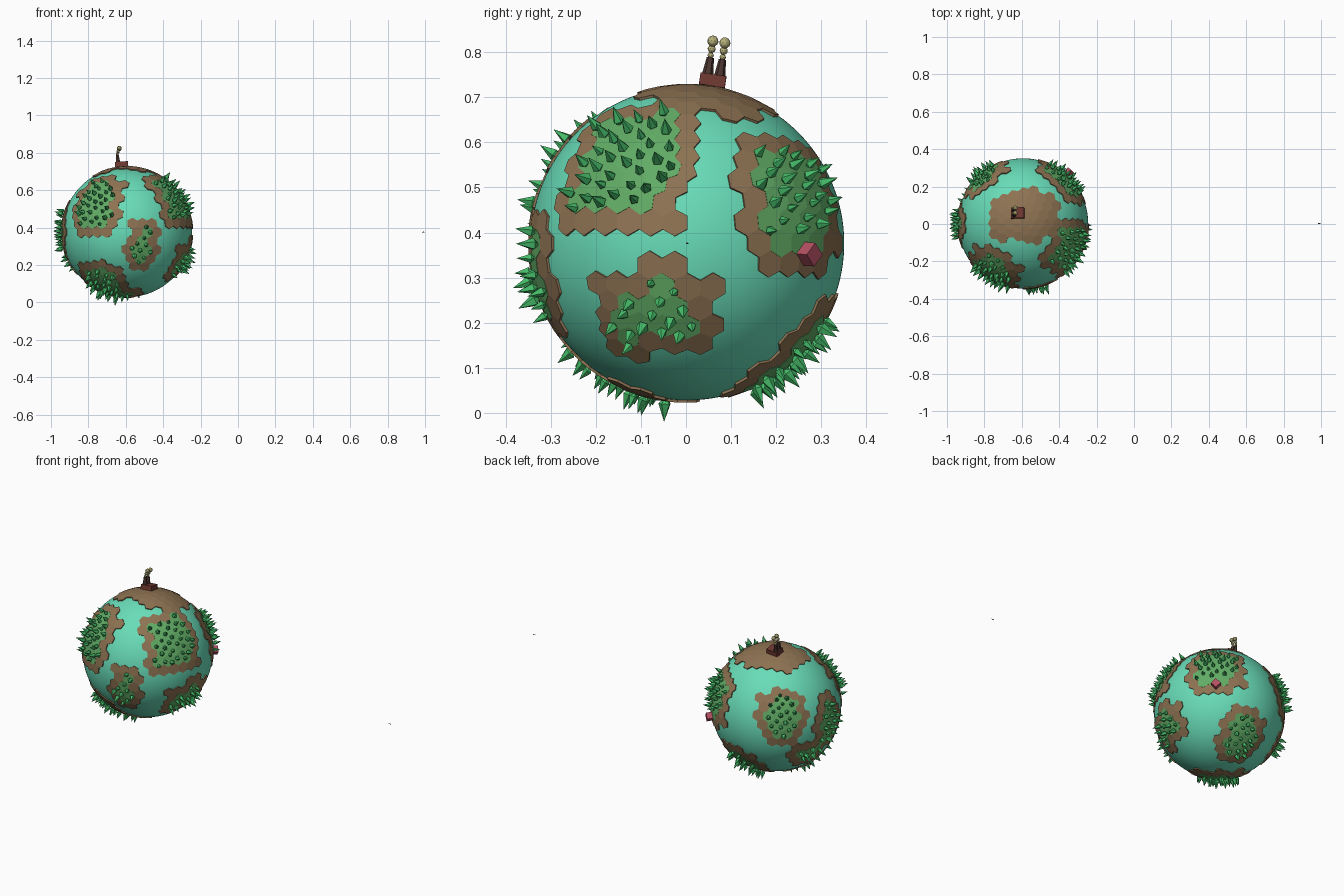
import bpy, bmesh, math, random
from mathutils import Vector, Matrix

if "Cube" in bpy.data.objects:
    bpy.data.objects.remove(bpy.data.objects["Cube"])

random.seed(4)
C = Vector((-0.593, 0.003, 0.376))   # planet centre
R, LAND = 0.348, 0.354               # ocean and land radius


def material(name, rgb):
    m = bpy.data.materials.new(name)
    m.diffuse_color = (*rgb, 1)
    m.use_nodes = True
    m.node_tree.nodes["Principled BSDF"].inputs["Base Color"].default_value = m.diffuse_color
    return m


def finish(bm, name, mat, loc=C):
    bmesh.ops.recalc_face_normals(bm, faces=bm.faces)
    me = bpy.data.meshes.new(name)
    bm.to_mesh(me)
    bm.free()
    ob = bpy.data.objects.new(name, me)
    ob.location = loc
    bpy.context.collection.objects.link(ob)
    me.materials.append(mat)
    return ob


def frame(az, el):
    """right, up and outward axes at a place on the globe"""
    a, e = math.radians(az), math.radians(el)
    h = Vector((math.cos(a), math.sin(a), 0))
    return (Vector((-h.y, h.x, 0)),
            -math.sin(e) * h + Vector((0, 0, math.cos(e))),
            math.cos(e) * h + Vector((0, 0, math.sin(e))))


# continents as rounded patches: azimuth, elevation, half width, half height
CONTINENTS = [
    (90, 82, .53, .40),     # bare top land
    (-28, 32, .46, .52),
    (47, 16, .45, .47),
    (-13, -27, .41, .33),
    (80, -48, .37, .42),
    (-76, -11, .25, .38),
    (-122, 25, .43, .52),
    (-128, -58, .42, .53),
    (130, 14, .38, .43),
    (180, 2, .33, .40),
    (156, -29, .27, .28),
]
PATCHES = [(frame(az, el), a, b) for az, el, a, b in CONTINENTS]


def continent(d):
    for i, ((right, up, out), a, b) in enumerate(PATCHES):
        if d.dot(out) > 0 and abs(d.dot(right) / a) ** 3 + abs(d.dot(up) / b) ** 3 < 1:
            return i
    return None


# ocean
bm = bmesh.new()
bmesh.ops.create_icosphere(bm, subdivisions=6, radius=R)
for f in bm.faces:
    f.smooth = True
finish(bm, "ocean", material("water", (.14, .72, .48)))

# hexagon tiles: one per vertex of a coarse sphere
grid = bmesh.new()
bmesh.ops.create_icosphere(grid, subdivisions=4, radius=1)
grid.verts.ensure_lookup_table()
grid.verts.index_update()
grid.faces.index_update()
owner = [continent(v.co.normalized()) for v in grid.verts]
land = {v.index for v in grid.verts if owner[v.index] is not None}
grass = {i for i in land if owner[i] != 0
         and all(e.other_vert(grid.verts[i]).index in land for e in grid.verts[i].link_edges)}


def tiles(indices, name, mat, radius):
    bm = bmesh.new()
    corner = {}
    for i in sorted(indices):
        v = grid.verts[i]
        n = v.co.normalized()
        a = n.orthogonal().normalized()
        b = n.cross(a)
        ring = sorted(v.link_faces, key=lambda f: math.atan2(
            f.calc_center_median().dot(b), f.calc_center_median().dot(a)))
        for f in ring:
            if f.index not in corner:
                corner[f.index] = bm.verts.new(f.calc_center_median().normalized() * radius)
        bm.faces.new([corner[f.index] for f in ring])
    # skirt down into the ocean
    rim = [e for e in bm.edges if e.is_boundary]
    new = bmesh.ops.extrude_edge_only(bm, edges=rim)["geom"]
    for v in new:
        if isinstance(v, bmesh.types.BMVert):
            v.co *= (R - 0.006) / radius
    finish(bm, name, mat)


tiles(land - grass, "shore_land", material("soil", (.27, .17, .085)), LAND)
tiles(grass, "grass_land", material("grass", (.12, .41, .13)), LAND + 0.001)

# trees: five sided spikes spread evenly over the grass
bm = bmesh.new()
N = 1000
for k in range(N):
    z = 1 - (2 * k + 1) / N
    t = k * math.pi * (3 - math.sqrt(5))
    s = math.sqrt(1 - z * z)
    d = Vector((s * math.cos(t), s * math.sin(t), z))
    d = (d + Vector([random.uniform(-.02, .02) for _ in range(3)])).normalized()
    near = max(grid.verts, key=lambda v: v.co.dot(d)).index
    if near not in grass or (owner[near] == 2 and d.z < .08):
        continue
    size = random.uniform(.75, 1.1)
    lean = (d + Vector([random.uniform(-.12, .12) for _ in range(3)])).normalized()
    base = Matrix.Translation(d * LAND) @ lean.to_track_quat('Z', 'Y').to_matrix().to_4x4() \
        @ Matrix.Rotation(random.uniform(0, 6), 4, 'Z') @ Matrix.Scale(size, 4)
    for r1, r2, depth, mid in ((.003, .0135, .010, .004), (.0135, 0, .038, .028)):
        bmesh.ops.create_cone(bm, cap_ends=False, segments=5, radius1=r1, radius2=r2,
                              depth=depth, matrix=base @ Matrix.Translation((0, 0, mid)))
bmesh.ops.remove_doubles(bm, verts=bm.verts, dist=0.0002)
finish(bm, "trees", material("leaves", (.06, .5, .14)))
grid.free()

# factory, standing on the top land and tilted with the ground
up = (Vector((-.622, .058, .73)) - C).normalized()
place = Matrix.Translation(C + up * LAND) @ Vector((0, 0, 1)).rotation_difference(up).to_matrix().to_4x4()
brick = material("brick", (.16, .04, .03))
dark = material("chimney_brick", (.07, .035, .03))
smoke = material("smoke", (.48, .44, .2))

bm = bmesh.new()
bmesh.ops.create_cube(bm, size=1, matrix=place @ Matrix.Translation((0, 0, .011))
                      @ Matrix.Diagonal((.07, .058, .026, 1)))
finish(bm, "factory_hall", brick, (0, 0, 0))

for n, y in enumerate((-.013, .014)):
    bm = bmesh.new()
    bmesh.ops.create_cone(bm, cap_ends=True, segments=6, radius1=.013, radius2=.008, depth=.04,
                          matrix=place @ Matrix.Translation((-.018, y, .044)))
    finish(bm, f"chimney_{n + 1}", dark, (0, 0, 0))
    bm = bmesh.new()
    for dx, dz, r in ((-.018, .069, .007), (-.013, .083, .009), (-.005, .1, .0125)):
        bmesh.ops.create_icosphere(bm, subdivisions=2, radius=r,
                                   matrix=place @ Matrix.Translation((dx, y, dz)))
    finish(bm, f"smoke_{n + 1}", smoke, (0, 0, 0))

# small red hut on the side of the planet
out = Vector((.25, .272, -.024)).normalized()
bm = bmesh.new()
bmesh.ops.create_cube(bm, size=.037, matrix=Matrix.Translation(out * (LAND + .012))
                      @ out.to_track_quat('Z', 'Y').to_matrix().to_4x4()
                      @ Matrix.Rotation(math.radians(45), 4, 'Z'))
finish(bm, "red_hut", material("red_wall", (.45, .08, .12)))

# tiny far satellite
bm = bmesh.new()
bmesh.ops.create_icosphere(bm, subdivisions=1, radius=1,
                           matrix=Matrix.Diagonal((.009, .003, .002, 1)))
finish(bm, "satellite", material("metal", (.2, .2, .2)), (.991, .003, .376))
